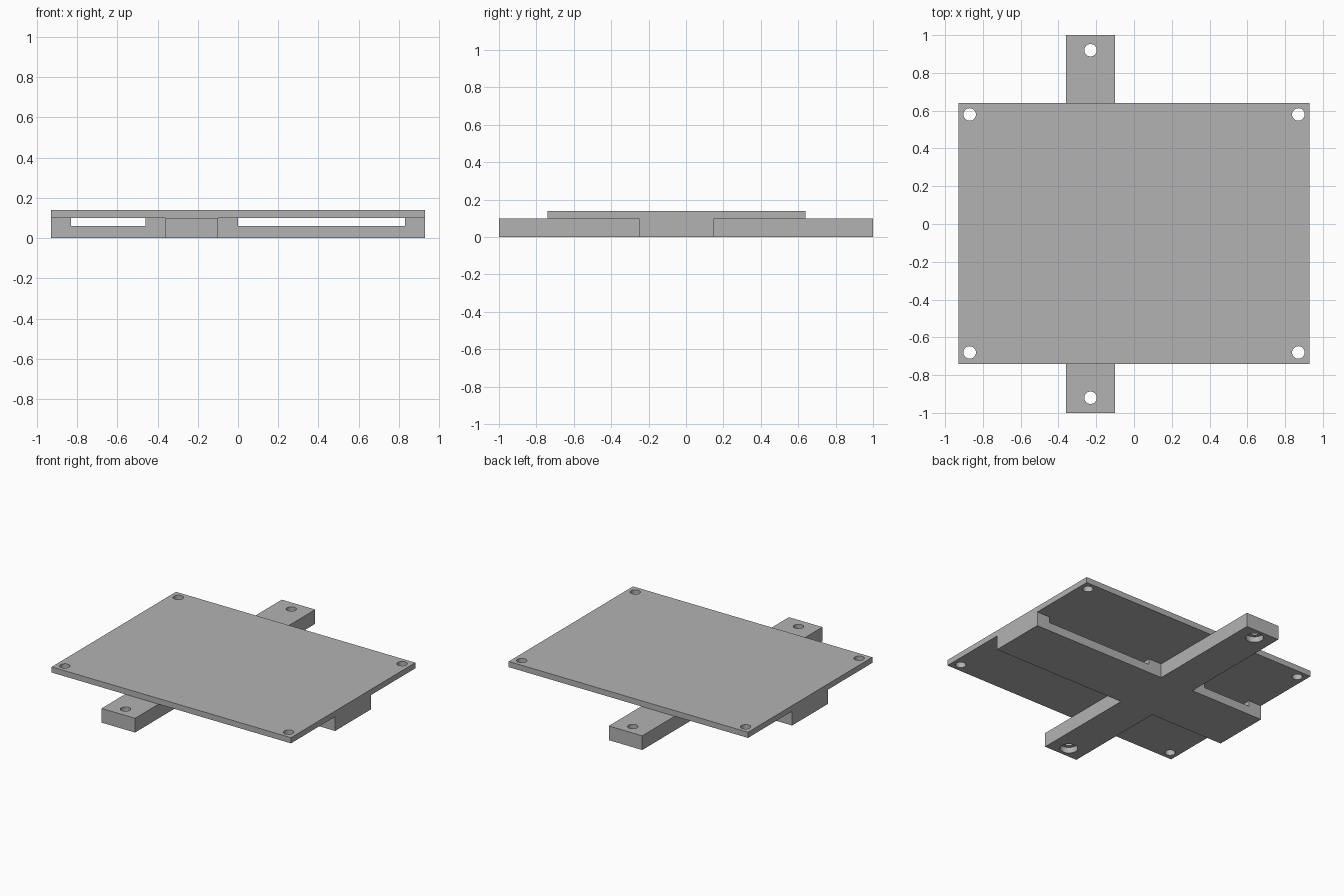
import bpy

cube = bpy.data.objects.get("Cube")
if cube:
    bpy.data.objects.remove(cube, do_unlink=True)

grey = bpy.data.materials.new("mid grey")
grey.use_nodes = True
colour = (0.45, 0.45, 0.45, 1)
grey.diffuse_color = colour
grey.node_tree.nodes["Principled BSDF"].inputs["Base Color"].default_value = colour


def box(name, x0, x1, y0, y1, z0, z1):
    bpy.ops.mesh.primitive_cube_add(
        size=1, location=((x0 + x1) / 2, (y0 + y1) / 2, (z0 + z1) / 2))
    ob = bpy.context.object
    ob.name = name
    ob.scale = (x1 - x0, y1 - y0, z1 - z0)
    bpy.ops.object.transform_apply(location=False, rotation=False, scale=True)
    ob.data.materials.append(grey)
    return ob


def cylinder(name, x, y, z0, z1, radius):
    bpy.ops.mesh.primitive_cylinder_add(
        vertices=32, radius=radius, depth=z1 - z0, location=(x, y, (z0 + z1) / 2))
    ob = bpy.context.object
    ob.name = name
    ob.data.materials.append(grey)
    return ob


def combine(target, tool, operation):
    """Apply a boolean and remove its helper object."""
    tool.hide_render = True
    mod = target.modifiers.new(operation.title(), 'BOOLEAN')
    mod.operation = operation
    mod.solver = 'EXACT'
    mod.object = tool
    bpy.context.view_layer.objects.active = target
    bpy.ops.object.modifier_apply(modifier=mod.name)
    bpy.data.objects.remove(tool, do_unlink=True)


HOLE = 0.033
TOP = 0.10

# Thin top plate with a hole in each corner
plate = box("top_plate", -0.93, 0.93, -0.74, 0.64, TOP, 0.14)
for x in (-0.87, 0.87):
    for y in (-0.68, 0.58):
        combine(plate, cylinder("hole_cutter", x, y, 0.05, 0.2, HOLE), 'DIFFERENCE')

# Wide cross bar, with two recesses running through under the plate
frame = box("support_frame", -0.93, 0.93, -0.25, 0.15, 0, TOP)
for x0, x1 in ((-0.83, -0.46), (0.0, 0.83)):
    combine(frame, box("recess_cutter", x0, x1, -0.5, 0.5, 0.06, 0.2), 'DIFFERENCE')

# Long mounting bar, joined to the cross bar
combine(frame, box("mounting_bar", -0.36, -0.10, -1, 1, 0, TOP), 'UNION')

# Mounting holes, counterbored from below
for y in (-0.92, 0.92):
    combine(frame, cylinder("hole_cutter", -0.23, y, -0.1, 0.2, HOLE), 'DIFFERENCE')
    combine(frame, cylinder("bore_cutter", -0.23, y, -0.1, 0.04, 0.057), 'DIFFERENCE')

# Smooth hole walls, crisp edges elsewhere
for ob in (plate, frame):
    bpy.ops.object.select_all(action='DESELECT')
    ob.select_set(True)
    bpy.context.view_layer.objects.active = ob
    bpy.ops.object.shade_smooth_by_angle(angle=0.5)
